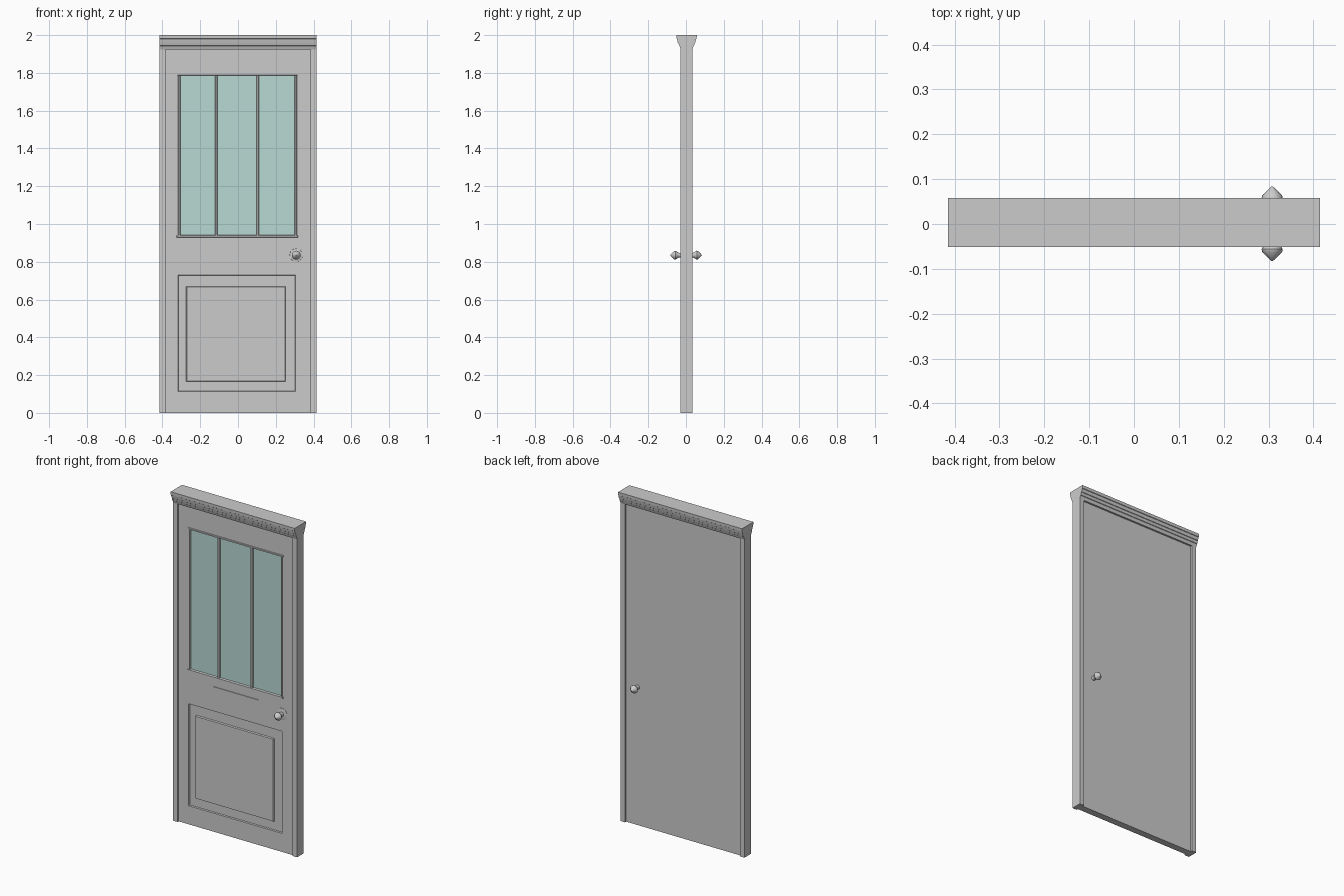
import bpy, bmesh
from math import sin, cos, tau

if "Cube" in bpy.data.objects:
    bpy.data.objects.remove(bpy.data.objects["Cube"])

FRONT, BACK = -0.028, 0.034      # faces of the frame
DOOR_F, DOOR_B = -0.018, 0.023   # faces of the door leaf


def finish(name, bm, mat=None, smooth=False):
    bmesh.ops.recalc_face_normals(bm, faces=bm.faces)
    mesh = bpy.data.meshes.new(name)
    bm.to_mesh(mesh)
    bm.free()
    ob = bpy.data.objects.new(name, mesh)
    bpy.context.collection.objects.link(ob)
    if mat:
        mesh.materials.append(mat)
    bpy.ops.object.select_all(action='DESELECT')
    ob.select_set(True)
    bpy.context.view_layer.objects.active = ob
    if smooth:
        bpy.ops.object.shade_smooth_by_angle(angle=0.6)
    return ob


def slab(name, x0, x1, z0, z1, y0, y1, slope=0.0, mat=None):
    """Box whose y1 outline is smaller than its y0 outline by slope."""
    bm = bmesh.new()
    rings = []
    for y, s in ((y0, 0), (y1, slope)):
        rings.append([bm.verts.new((x, y, z)) for x, z in
                      ((x0+s, z0+s), (x1-s, z0+s), (x1-s, z1-s), (x0+s, z1-s))])
    a, b = rings
    bm.faces.new(a)
    bm.faces.new(b)
    for i in range(4):
        j = (i + 1) % 4
        bm.faces.new((a[i], a[j], b[j], b[i]))
    return finish(name, bm, mat)


def cut(target, cutter):
    mod = target.modifiers.new("cut", 'BOOLEAN')
    mod.operation, mod.object, mod.solver = 'DIFFERENCE', cutter, 'EXACT'
    bpy.context.view_layer.objects.active = target
    bpy.ops.object.modifier_apply(modifier=mod.name)
    bpy.data.objects.remove(cutter)


def turned(name, profile, x, y, z, direction, sides=16):
    """Revolve (distance, radius) points around the y axis."""
    bm = bmesh.new()
    rings = [[bm.verts.new((x + r*cos(tau*i/sides), y + direction*d, z + r*sin(tau*i/sides)))
              for i in range(sides)] for d, r in profile]
    for a, b in zip(rings, rings[1:]):
        for i in range(sides):
            j = (i + 1) % sides
            bm.faces.new((a[i], a[j], b[j], b[i]))
    bm.faces.new(rings[0])
    bm.faces.new(rings[-1])
    return finish(name, bm, smooth=True)


glass = bpy.data.materials.new("glass")
glass.diffuse_color = (0.48, 0.70, 0.65, 1)
glass.use_nodes = True
glass.node_tree.nodes["Principled BSDF"].inputs["Base Color"].default_value = glass.diffuse_color

# Frame posts
for side, x0 in (("left", -0.415), ("right", 0.385)):
    slab(f"{side}_post", x0, x0 + 0.03, 0, 1.93, FRONT, BACK)

# Stepped cornice, profile as (overhang, height)
steps = [(0, 1.925), (0.006, 1.943), (0.009, 1.945), (0.013, 1.96),
         (0.016, 1.962), (0.0195, 1.98), (0.0225, 1.982), (0.0235, 2.0)]
outline = [(FRONT - o, z) for o, z in steps] + [(BACK + o, z) for o, z in reversed(steps)]
bm = bmesh.new()
ends = [[bm.verts.new((x, y, z)) for y, z in outline] for x in (-0.415, 0.415)]
for e in ends:
    bm.faces.new(e)
for i in range(len(outline)):
    j = (i + 1) % len(outline)
    bm.faces.new((ends[0][i], ends[0][j], ends[1][j], ends[1][i]))
finish("cornice", bm)

# Door leaf with window and panel recesses
door = slab("door_leaf", -0.385, 0.385, 0, 1.925, DOOR_F, DOOR_B)
cut(door, slab("window_cutter", -0.318, 0.312, 0.935, 1.79, DOOR_F - 0.02, DOOR_F + 0.012))
cut(door, slab("panel_cutter", -0.318, 0.306, 0.112, 0.73, DOOR_F - 0.001, DOOR_F + 0.008, 0.003))

# Raised field of the lower panel
slab("lower_panel", -0.275, 0.252, 0.165, 0.67, DOOR_F + 0.009, DOOR_F, 0.004)

# Glass panes
bars = [-0.312, -0.116, 0.105, 0.307]
for i in range(3):
    slab(f"glass_pane_{i+1}", bars[i], bars[i+1], 0.935, 1.79,
         DOOR_F + 0.013, DOOR_F + 0.006, mat=glass)

# Window bars, top bead and sill
for i, x in enumerate(bars):
    slab(f"window_bar_{i+1}", x - 0.008, x + 0.008, 0.935, 1.79,
         DOOR_F + 0.012, DOOR_F - 0.005, 0.004)
slab("window_top_bead", -0.324, 0.319, 1.784, 1.80, DOOR_F + 0.012, DOOR_F - 0.005, 0.004)
slab("window_sill", -0.327, 0.319, 0.927, 0.943, DOOR_F + 0.012, DOOR_F - 0.006, 0.004)

# Letter flap
slab("letter_plate", -0.155, 0.152, 0.80, 0.88, DOOR_F + 0.002, DOOR_F - 0.002, 0.002)

# Knobs on both faces, rosette on the front
knob = [(-0.004, 0.014), (0.012, 0.012), (0.02, 0.015), (0.034, 0.0235),
        (0.04, 0.0225), (0.055, 0.008), (0.061, 0.001)]
turned("back_knob", knob, 0.308, DOOR_B, 0.835, 1)
turned("front_knob", [(d + 0.004, r) for d, r in knob], 0.308, DOOR_F, 0.835, -1)
turned("knob_rosette", [(-0.002, 0.035), (0.001, 0.034), (0.004, 0.02)],
       0.308, DOOR_F, 0.835, -1, 24)
